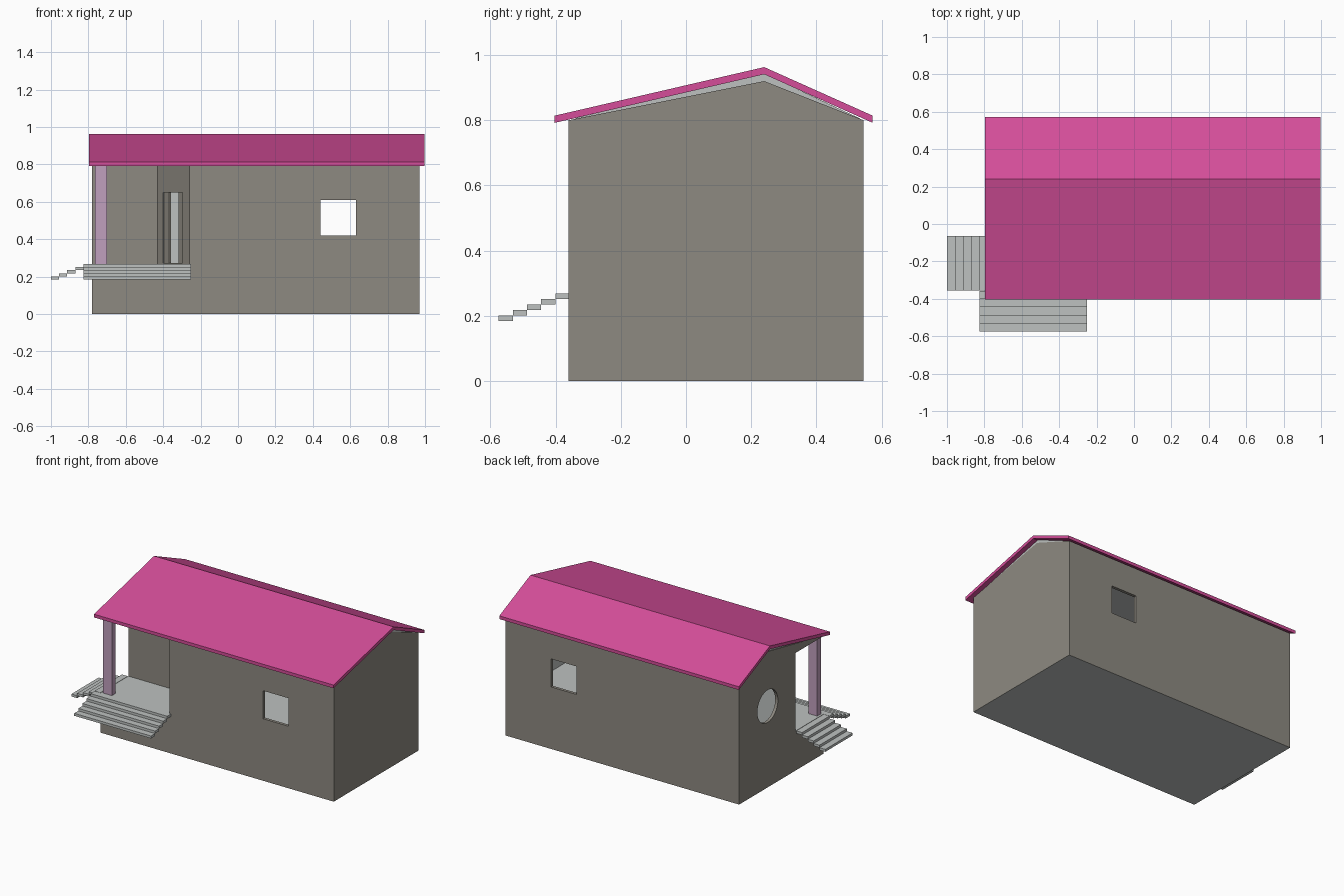
import bpy, bmesh, math
from mathutils import Vector

if "Cube" in bpy.data.objects:
    bpy.data.objects.remove(bpy.data.objects["Cube"])


def material(name, rgb):
    m = bpy.data.materials.new(name)
    m.diffuse_color = (*rgb, 1)
    m.use_nodes = True
    m.node_tree.nodes["Principled BSDF"].inputs["Base Color"].default_value = m.diffuse_color
    return m


WALL = material("stone wall", (0.27, 0.253, 0.22))
GREY = material("light grey", (0.51, 0.535, 0.525))
ROOF = material("magenta roof", (0.66, 0.075, 0.32))
POST = material("mauve post", (0.53, 0.35, 0.51))


def prism(name, pts, axis, lo, hi, mats, index=0):
    """Extrude a closed 2D outline along x, y or z between lo and hi."""
    place = {"x": lambda p, t: (t, p[0], p[1]),
             "y": lambda p, t: (p[0], t, p[1]),
             "z": lambda p, t: (p[0], p[1], t)}[axis]
    bm = bmesh.new()
    a = [bm.verts.new(place(p, lo)) for p in pts]
    b = [bm.verts.new(place(p, hi)) for p in pts]
    bm.faces.new(a)
    bm.faces.new(b)
    n = len(pts)
    for i in range(n):
        j = (i + 1) % n
        bm.faces.new((a[i], a[j], b[j], b[i]))
    bmesh.ops.recalc_face_normals(bm, faces=bm.faces)
    for f in bm.faces:
        f.material_index = index
    me = bpy.data.meshes.new(name)
    bm.to_mesh(me)
    bm.free()
    for m in mats:
        me.materials.append(m)
    ob = bpy.data.objects.new(name, me)
    bpy.context.collection.objects.link(ob)
    return ob


def box(name, x, y, z, mats, index=0):
    pts = [(x[0], y[0]), (x[1], y[0]), (x[1], y[1]), (x[0], y[1])]
    return prism(name, pts, "z", z[0], z[1], mats, index)


def cut(target, cutter):
    mod = target.modifiers.new("cut", "BOOLEAN")
    mod.operation = "DIFFERENCE"
    mod.solver = "EXACT"
    mod.object = cutter
    bpy.context.view_layer.objects.active = target
    bpy.ops.object.modifier_apply(modifier=mod.name)
    bpy.data.objects.remove(cutter)


BOTH = [WALL, GREY]

# House body with gable ends and a grey underside
body = prism("house_walls", [(-0.36, 0), (0.545, 0), (0.545, 0.80), (0.24, 0.92), (-0.36, 0.80)],
             "x", -0.78, 0.97, BOTH)
for f in body.data.polygons:
    if f.normal.z < -0.9:
        f.material_index = 1

# Corner porch recess with a slanted door wall, grey floor and ceiling
notch = prism("porch_cutter", [(-0.9, -0.06), (-0.43, -0.06), (-0.26, -0.36), (-0.2034, -0.46), (-0.9, -0.46)],
              "z", 0.268, 0.797, BOTH)
for f in notch.data.polygons:
    f.material_index = 1 if abs(f.normal.z) > 0.9 else 0
cut(body, notch)

# Grey room inside
cut(body, prism("room_cutter", [(-0.76, -0.04), (-0.418, -0.04), (-0.248, -0.34), (0.95, -0.34),
                                (0.95, 0.525), (-0.76, 0.525)], "z", 0.265, 0.797, BOTH, 1))

# Square windows, front and back
for y in (-0.36, 0.545):
    cut(body, box("window_cutter", (0.44, 0.63), (y - 0.05, y + 0.05), (0.42, 0.61), BOTH))

# Round window on the left wall
ring = [(0.24 + 0.11 * math.cos(i * math.tau / 32), 0.55 + 0.11 * math.sin(i * math.tau / 32))
        for i in range(32)]
cut(body, prism("round_window_cutter", ring, "x", -0.85, -0.72, BOTH))

# Doorway in the slanted wall: u runs along the wall, n points outward
start = Vector((-0.26, -0.36))
u = (Vector((-0.43, -0.06)) - start).normalized()
n = Vector((-u.y, u.x))


def on_wall(x0, x1, d0, d1):
    s = [(start.x - x) / -u.x for x in (x0, x1)]
    return [tuple(start + u * a + n * d) for a, d in
            ((s[0], d0), (s[1], d0), (s[1], d1), (s[0], d1))]


cut(body, prism("door_cutter", on_wall(-0.40, -0.297, -0.05, 0.05), "z", 0.272, 0.65, BOTH))
for i, (x0, x1) in enumerate(((-0.40, -0.373), (-0.322, -0.297))):
    prism(f"door_frame_{i}", on_wall(x0, x1, -0.017, -0.005), "z", 0.27, 0.65, [WALL])

# Grey attic lining showing under the roof
prism("attic_lining", [(-0.345, 0.805), (0.24, 0.943), (0.535, 0.805)], "x", -0.775, 0.965, [GREY])

# Folded roof sheet
prism("roof", [(-0.403, 0.792), (0.24, 0.941), (0.573, 0.792), (0.573, 0.814), (0.24, 0.963), (-0.403, 0.814)],
      "x", -0.797, 0.998, [ROOF])

# Porch post
box("porch_post", (-0.765, -0.70), (-0.35, -0.312), (0.268, 0.80), [POST])

# Two flights of thin floating steps
for i in range(5):
    z = (0.184 + 0.0168 * i, 0.2008 + 0.0168 * i)
    y = -0.575 + 0.0435 * i
    box(f"front_step_{i}", (-0.825, -0.25), (y, y + 0.0435), z, [GREY])
    x = -1.0 + 0.0435 * i
    box(f"side_step_{i}", (x, x + 0.0435), (-0.355, -0.063), z, [GREY])
